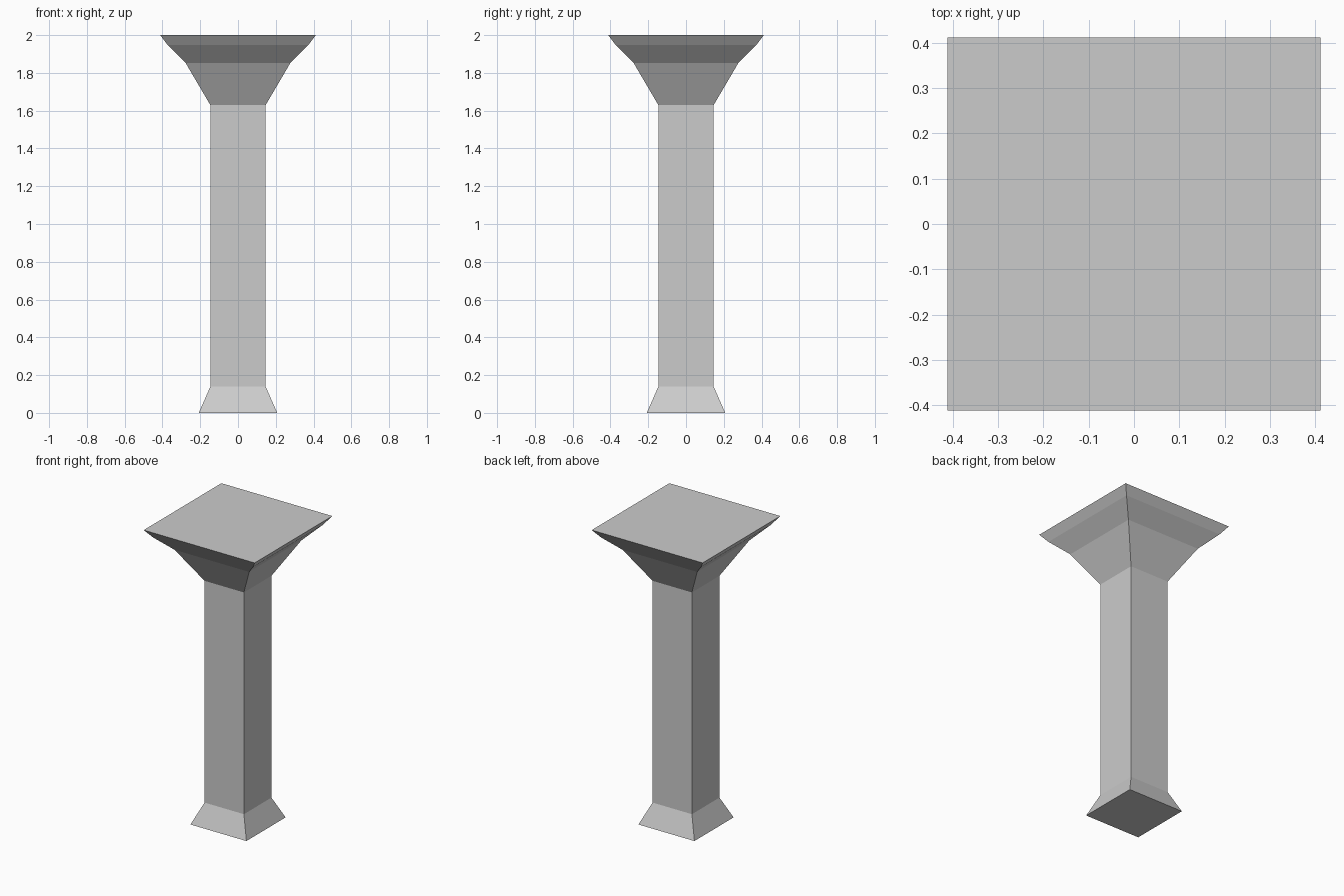
import bpy, bmesh

if "Cube" in bpy.data.objects:
    bpy.data.objects.remove(bpy.data.objects["Cube"])

# Square column profile: (half width, height), from floor to top
PROFILE = [(0.208, 0.0), (0.146, 0.14), (0.146, 1.629),
           (0.277, 1.852), (0.372, 1.947), (0.412, 2.0)]


def square_ring(bm, half, z):
    corners = ((-1, -1), (1, -1), (1, 1), (-1, 1))
    return [bm.verts.new((half * x, half * y, z)) for x, y in corners]


# Loft the square rings into one closed column with flared foot and capital
bm = bmesh.new()
rings = [square_ring(bm, half, z) for half, z in PROFILE]
for low, high in zip(rings, rings[1:]):
    for i in range(4):
        j = (i + 1) % 4
        bm.faces.new((low[i], low[j], high[j], high[i]))

# Bottom and top caps
bm.faces.new(rings[0][::-1])
bm.faces.new(rings[-1])

mesh = bpy.data.meshes.new("column")
bm.to_mesh(mesh)
bm.free()
bpy.context.collection.objects.link(bpy.data.objects.new("column", mesh))
